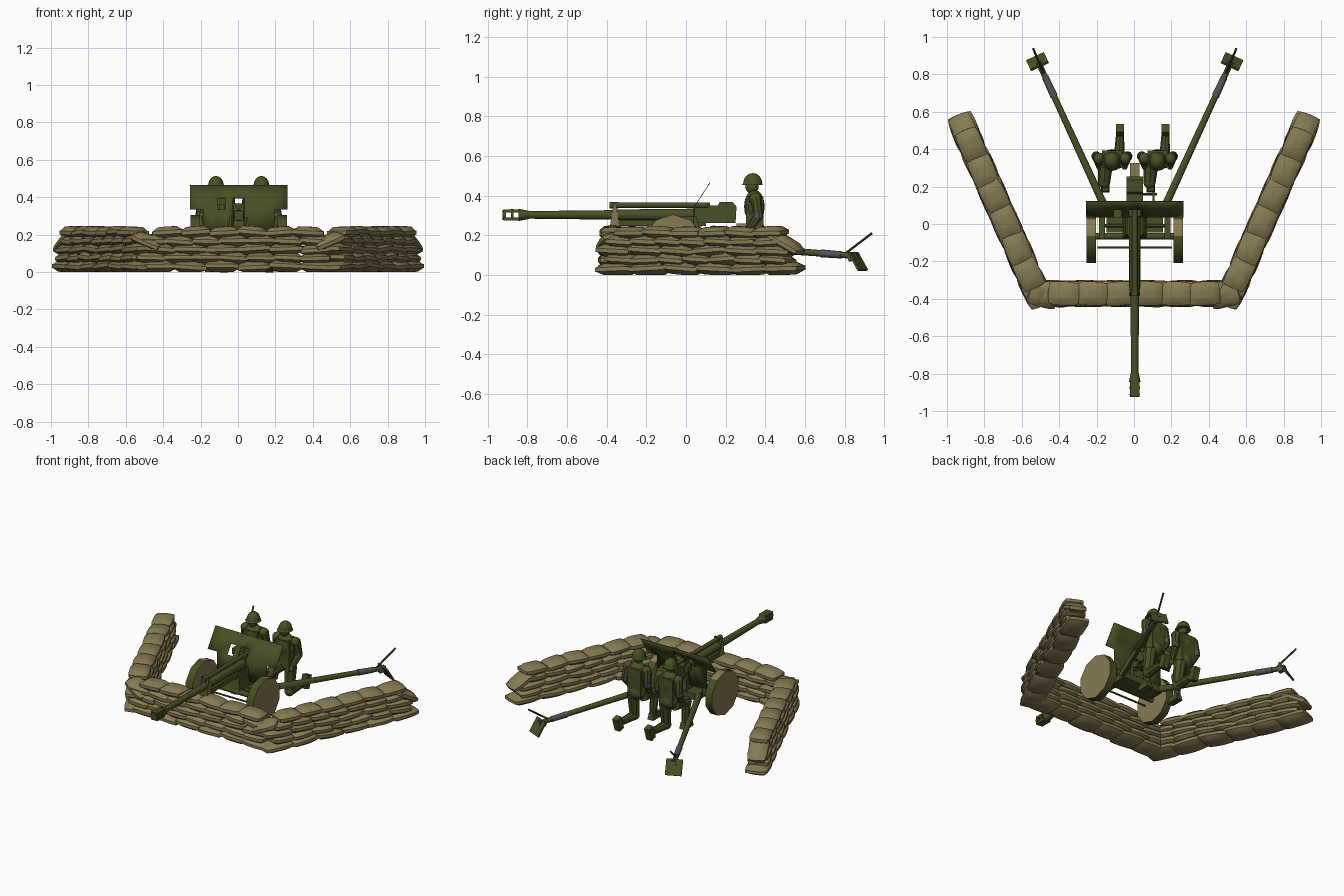
import bpy, bmesh, math, random
from mathutils import Vector, Matrix, Euler

if "Cube" in bpy.data.objects:
    bpy.data.objects.remove(bpy.data.objects["Cube"])

random.seed(4)

def material(name, c):
    m = bpy.data.materials.new(name)
    m.diffuse_color = (*c, 1)
    m.use_nodes = True
    m.node_tree.nodes["Principled BSDF"].inputs["Base Color"].default_value = m.diffuse_color
    return m

TAN = material("sand_tan", (0.235, 0.196, 0.085))
GREEN = material("olive_green", (0.064, 0.080, 0.018))
GRAY = material("dull_gray", (0.085, 0.085, 0.085))

def finish(name, bm, *mats, rule=None):
    bmesh.ops.recalc_face_normals(bm, faces=bm.faces)
    if rule:
        for f in bm.faces:
            f.material_index = rule(f)
    me = bpy.data.meshes.new(name)
    bm.to_mesh(me)
    bm.free()
    for m in mats:
        me.materials.append(m)
    ob = bpy.data.objects.new(name, me)
    bpy.context.collection.objects.link(ob)
    return ob

def tube(name, a, b, r1, r2=None, mat=GREEN, n=12, mats=None, rule=None):
    a, b = Vector(a), Vector(b)
    d = b - a
    bm = bmesh.new()
    M = Matrix.Translation((a + b) / 2) @ d.to_track_quat('Z', 'Y').to_matrix().to_4x4()
    bmesh.ops.create_cone(bm, cap_ends=True, segments=n, radius1=r1,
                          radius2=r1 if r2 is None else r2, depth=d.length, matrix=M)
    return finish(name, bm, *(mats or (mat,)), rule=rule)

def box(name, c, s, mat=GREEN, rot=(0, 0, 0), taper=1.0):
    bm = bmesh.new()
    bmesh.ops.create_cube(bm, size=1)
    for v in bm.verts:
        if v.co.z > 0:
            v.co.x *= taper
            v.co.y *= taper
    bm.transform(Matrix.Translation(c) @ Euler(rot).to_matrix().to_4x4() @ Matrix.Diagonal((*s, 1)))
    return finish(name, bm, mat)

def ball(name, c, s, mat=GREEN, cut=None):
    bm = bmesh.new()
    bmesh.ops.create_uvsphere(bm, u_segments=12, v_segments=8, radius=1)
    if cut is not None:
        bmesh.ops.bisect_plane(bm, geom=bm.verts[:] + bm.edges[:] + bm.faces[:],
                               plane_co=(0, 0, cut), plane_no=(0, 0, -1), clear_outer=True)
        bmesh.ops.holes_fill(bm, edges=bm.edges[:])
    bm.transform(Matrix.Translation(c) @ Matrix.Diagonal((*s, 1)))
    return finish(name, bm, mat)

# ---- sandbag walls -------------------------------------------------------
def add_bag(bm, c, L, W, H, yaw, tilt=0.0, roll=0.0):
    t = bmesh.new()
    bmesh.ops.create_cube(t, size=2)
    bmesh.ops.subdivide_edges(t, edges=t.edges[:], cuts=4, use_grid_fill=True)
    for v in t.verts:
        u, w, h = v.co
        puff = 0.30 + 0.70 * math.sqrt(max(0, (1 - u ** 4) * (1 - w ** 4)))
        v.co = (u * L * (1 - 0.07 * w * w), w * W * (1 - 0.12 * u ** 4), h * H * puff)
    t.transform(Matrix.Translation(c) @ Euler((roll, tilt, yaw)).to_matrix().to_4x4())
    for v in t.verts:
        v.co.z = max(v.co.z, 0)
    me = bpy.data.meshes.new("tmp")
    t.to_mesh(me)
    t.free()
    bm.from_mesh(me)
    bpy.data.meshes.remove(me)

def bag_row(bm, a, b, z, count, W):
    a, b = Vector(a), Vector(b)
    d = (b - a) / count
    yaw = math.atan2(d.y, d.x)
    for i in range(count):
        p = a + d * (i + 0.5)
        add_bag(bm, (p.x, p.y, z + random.uniform(-.003, .003)), d.length * 0.56, W, 0.033,
                yaw + random.uniform(-.06, .06), random.uniform(-.08, .08), random.uniform(-.06, .06))

bm = bmesh.new()
for i in range(5):
    s = 0.06 if i % 2 else 0.0
    half = 0.45 if i == 4 else 0.51
    bag_row(bm, (-half - s * .4, -0.372), (half - s * .4, -0.372), 0.030 + 0.0455 * i, 7 if i % 2 else 6, 0.072 - 0.002 * i)
finish("front_sandbag_wall", bm, TAN)

# right side wall, then its mirror image
start, along = Vector((0.500, -0.410)), Vector((0.406, 0.914))
bm = bmesh.new()
for i in range(5):
    t0 = 0.08 if i == 4 else (0.03 if i % 2 else -0.02)
    t1 = 1.078 - 0.022 * i - (0.03 if i % 2 else 0)
    bag_row(bm, start + along * t0, start + along * t1, 0.030 + 0.0455 * i, 7 if i % 2 else 6, 0.073 - 0.002 * i)
add_bag(bm, (0.485, -0.385, 0.165), 0.085, 0.06, 0.033, 0.25, -0.4, 0.15)  # slumped corner bag
add_bag(bm, (0.905, 0.500, 0.160), 0.10, 0.062, 0.033, 1.153, 0.5, 0)      # slumped end bag
mirror = bm.copy()
bmesh.ops.scale(mirror, vec=(-1, 1, 1), verts=mirror.verts)
finish("right_sandbag_wall", bm, TAN)
finish("left_sandbag_wall", mirror, TAN)

# ---- barrel, muzzle brake and recoil gear ---------------------------------
ZB = 0.303
tube("barrel", (0, -0.81, ZB), (0, -0.36, ZB), 0.019, 0.024)
tube("barrel_sleeve", (0, -0.37, ZB), (0, 0.10, ZB), 0.027, 0.032)
tube("muzzle_collar", (0, -0.845, ZB), (0, -0.79, ZB), 0.031, 0.020)
tube("muzzle_front_ring", (0, -0.925, ZB), (0, -0.908, ZB), 0.025, 0.028)
tube("muzzle_middle_ring", (0, -0.882, ZB), (0, -0.870, ZB), 0.029)
for s, label in ((-1, "lower"), (1, "upper")):
    box(label + "_muzzle_bar", (0, -0.88, ZB + s * 0.020), (0.05, 0.08, 0.015))
tube("recuperator", (0, -0.37, 0.352), (0, 0.11, 0.352), 0.014)
tube("recuperator_cap", (0, -0.385, 0.352), (0, -0.34, 0.352), 0.017)
tube("recoil_cylinder", (0, -0.36, 0.262), (0, 0.08, 0.262), 0.018)
box("cradle", (0, -0.12, 0.262), (0.06, 0.44, 0.03))

side_tan = lambda f: 0 if abs(f.normal.x) > 0.8 else 1
bm = bmesh.new()
bmesh.ops.create_cube(bm, size=1)
for v in bm.verts:
    v.co.y *= 0.2 if v.co.z > 0 else 1
bm.transform(Matrix.Translation((0, -0.36, 0.30)) @ Matrix.Diagonal((0.058, 0.05, 0.12, 1)))
finish("cradle_front_bracket", bm, TAN, GREEN, rule=side_tan)

# breech: extruded side profile
bm = bmesh.new()
prof = [(0.11, .262), (0.25, .262), (0.255, .345), (0.235, .367), (0.17, .367), (0.16, .35), (0.11, .35)]
f = bm.faces.new([bm.verts.new((-0.045, y, z)) for y, z in prof])
ext = bmesh.ops.extrude_face_region(bm, geom=[f])
bmesh.ops.translate(bm, verts=[v for v in ext["geom"] if isinstance(v, bmesh.types.BMVert)], vec=(0.09, 0, 0))
finish("breech", bm, GREEN)
box("breech_front_block", (0, 0.10, 0.302), (0.084, 0.12, 0.078))
box("recoil_guard", (0, 0.29, 0.25), (0.05, 0.07, 0.02), TAN)
box("sight", (-0.09, 0.10, 0.345), (0.03, 0.04, 0.04))
tube("elevation_shaft", (0.04, 0.16, 0.23), (0.12, 0.16, 0.23), 0.007, n=8)
tube("elevation_handwheel", (0.095, 0.14, 0.22), (0.105, 0.14, 0.22), 0.03)

# ---- shield: bent thin plate with barrel opening and sight slot ----------
def shield_y(z):
    return 0.036 + max(0, z - 0.335) * 0.65

xs = [0, 0.032, 0.07, 0.11, 0.19, 0.26]
xs = [-x for x in xs[:0:-1]] + xs
zs = [0.20, 0.335, 0.395, 0.465]
bm = bmesh.new()
for x0, x1 in zip(xs, xs[1:]):
    for j in range(3):
        z0, z1, cx = zs[j], zs[j + 1], (x0 + x1) / 2
        opening = abs(cx) < 0.032 and j < 2
        slot = j == 1 and -0.11 < cx < -0.07
        if opening or slot or (j == 0 and abs(cx) > 0.19):
            continue
        bm.faces.new([bm.verts.new((x, shield_y(z), z)) for x, z in ((x0, z0), (x1, z0), (x1, z1), (x0, z1))])
bmesh.ops.remove_doubles(bm, verts=bm.verts[:], dist=1e-5)
shield = finish("gun_shield", bm, GREEN)
mod = shield.modifiers.new("thickness", 'SOLIDIFY')
mod.thickness, mod.offset = 0.003, 0

# ---- carriage ------------------------------------------------------------
tube("axle", (-0.22, -0.065, 0.158), (0.22, -0.065, 0.158), 0.018)
tube("front_tie_rod", (-0.20, -0.125, 0.14), (0.20, -0.125, 0.14), 0.006, n=8)
tube("rear_tie_rod", (-0.19, -0.01, 0.17), (0.19, -0.01, 0.17), 0.010, n=8)
box("lower_carriage", (0, 0.02, 0.15), (0.30, 0.13, 0.045))
box("saddle", (0, 0.0, 0.20), (0.13, 0.16, 0.08), taper=0.8)
wheel_rule = lambda f: 0 if abs(f.normal.x) > 0.8 or (f.normal.z > 0.9 and f.normal.y > 0) else 1
for s, label in ((-1, "left"), (1, "right")):
    box(label + "_saddle_cheek", (0.045 * s, 0.0, 0.255), (0.014, 0.15, 0.08), taper=0.7)
    box(label + "_spring_arm", (0.175 * s, -0.02, 0.18), (0.03, 0.12, 0.05))
    bm = bmesh.new()
    bmesh.ops.create_cone(bm, cap_ends=True, segments=10, radius1=0.15, radius2=0.15, depth=0.052,
                          matrix=Matrix.Translation((0.232 * s, -0.065, 0.155)) @ Matrix.Rotation(math.pi / 10, 4, 'X')
                          @ Matrix.Rotation(math.pi / 2, 4, 'Y'))
    finish(label + "_wheel", bm, TAN, GREEN, rule=wheel_rule)
    # trail leg (tan outer side near the carriage), gray clamp, spade and lifting handle
    a, b = Vector((0.15 * s, 0.07, 0.155)), Vector((0.515 * s, 0.865, 0.095))
    mid = a.lerp(b, 0.4)
    tube(label + "_trail_root", a, mid, 0.021, 0.0186, mats=(TAN, GREEN),
         rule=lambda f: 0 if f.normal.x * s > 0.6 and f.normal.z < 0.2 else 1)
    tube(label + "_trail", mid, b, 0.0186, 0.015)
    tube(label + "_trail_clamp", a.lerp(b, 0.77), a.lerp(b, 0.90), 0.020, 0.018, GRAY)
    yaw = -s * 0.43
    box(label + "_trail_spade", (0.520 * s, 0.868, 0.068), (0.105, 0.012, 0.105), GREEN, (0.55, 0, yaw))
    box(label + "_spade_brace", (0.505 * s, 0.845, 0.09), (0.03, 0.05, 0.03), GRAY, (0.3, 0, yaw))
    tube(label + "_trail_handle", (0.485 * s, 0.80, 0.105), (0.543 * s, 0.938, 0.21), 0.006, n=8)

# ---- two kneeling crew figures -------------------------------------------
for cx, label in ((-0.122, "left_crew_"), (0.121, "right_crew_")):
    P = lambda x, y, z: Vector((cx + x, y, z))
    def limb(name, a, b, r1, r2, mat=GREEN):
        tube(label + name, P(*a), P(*b), r1, r2, mat, 8)
    ball(label + "chest", P(0, 0.345, 0.345), (0.068, 0.052, 0.085))
    ball(label + "pelvis", P(0, 0.35, 0.225), (0.060, 0.050, 0.055))
    box(label + "jacket", P(0, 0.347, 0.30), (0.10, 0.084, 0.19), taper=1.08)
    limb("neck", (0, 0.34, 0.40), (0, 0.338, 0.44), 0.022, 0.022)
    ball(label + "head", P(0, 0.333, 0.447), (0.029, 0.034, 0.038))
    ball(label + "helmet", P(0, 0.337, 0.462), (0.042, 0.048, 0.052), cut=0)
    tube(label + "helmet_brim", P(0, 0.335, 0.455), P(0, 0.335, 0.467), 0.052, 0.044)
    for s, side in ((-1, "right"), (1, "left")):
        ball(label + side + "_shoulder", P(0.070 * s, 0.350, 0.385), (0.030, 0.032, 0.030))
        limb(side + "_upper_arm", (0.074 * s, 0.352, 0.39), (0.085 * s, 0.365, 0.30), 0.028, 0.023)
        limb(side + "_elbow_band", (0.083 * s, 0.364, 0.315), (0.086 * s, 0.362, 0.285), 0.026, 0.025, GRAY)
        limb(side + "_forearm", (0.085 * s, 0.364, 0.295), (0.070 * s, 0.315, 0.225), 0.024, 0.017)
        ball(label + side + "_hand", P(0.068 * s, 0.308, 0.212), (0.017, 0.018, 0.020))
    # front leg planted, other knee on the ground
    limb("front_thigh", (-0.033, 0.345, 0.205), (-0.042, 0.225, 0.185), 0.042, 0.033)
    ball(label + "front_knee", P(-0.042, 0.222, 0.183), (0.033, 0.033, 0.033))
    limb("front_shin", (-0.042, 0.222, 0.185), (-0.038, 0.235, 0.04), 0.031, 0.022)
    box(label + "front_boot", P(-0.036, 0.215, 0.022), (0.045, 0.095, 0.042), taper=0.8)
    limb("rear_thigh", (0.033, 0.35, 0.205), (0.038, 0.33, 0.055), 0.042, 0.033)
    ball(label + "rear_knee", P(0.038, 0.33, 0.045), (0.033, 0.033, 0.035))
    limb("rear_shin", (0.038, 0.33, 0.042), (0.043, 0.47, 0.045), 0.031, 0.022)
    box(label + "rear_boot", P(0.044, 0.50, 0.048), (0.042, 0.045, 0.09), GREEN, (-0.3, 0, 0))

# smooth round parts, keep hard edges; the gun sits slightly right of centre
for ob in bpy.context.collection.objects:
    if "sandbag" not in ob.name:
        ob.location.x = 0.004
    ob.select_set(True)
    bpy.context.view_layer.objects.active = ob
bpy.ops.object.shade_smooth_by_angle(angle=math.radians(40))
